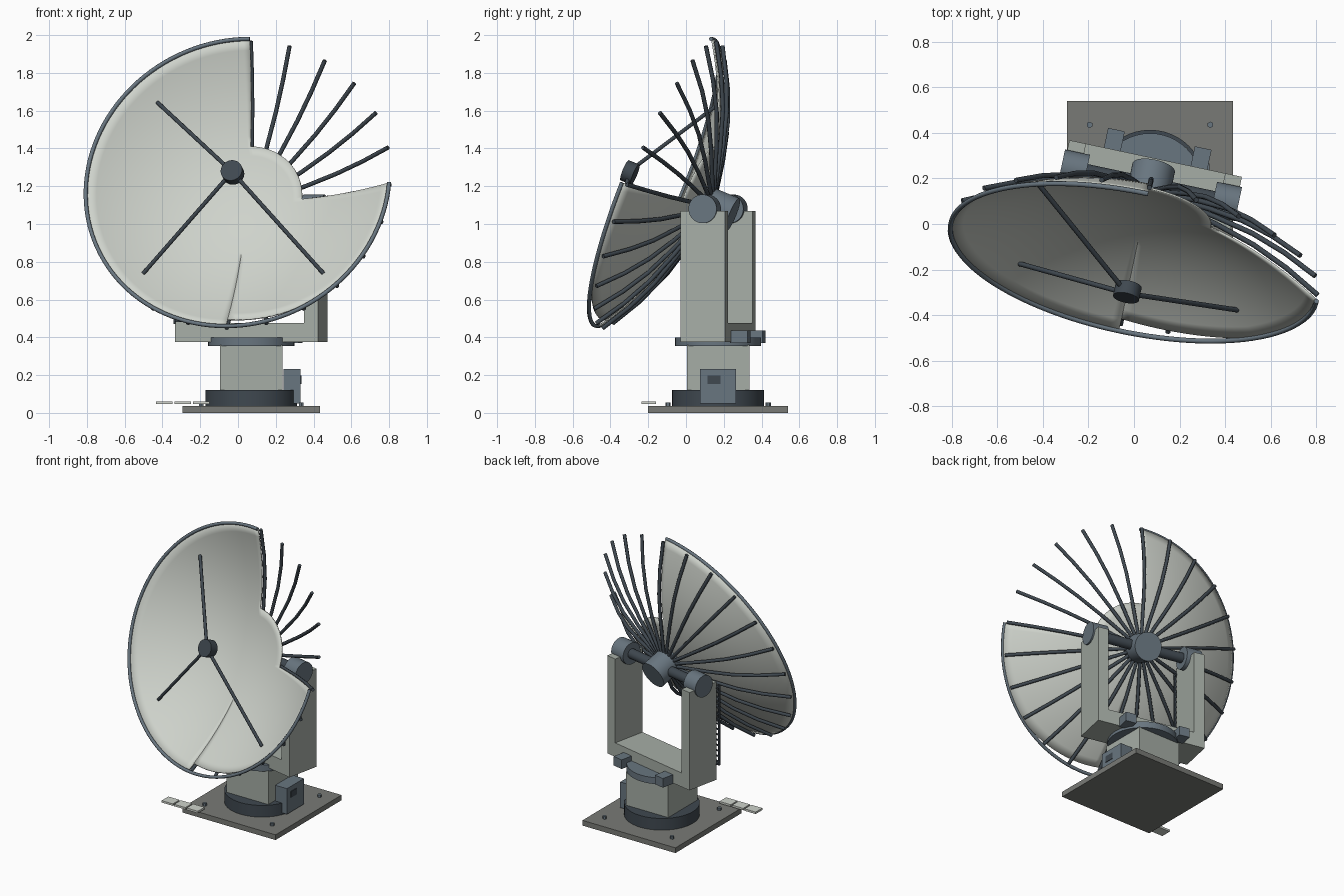
import bpy, bmesh
from math import radians, cos, sin, pi
from mathutils import Matrix, Vector

if "Cube" in bpy.data.objects:
    bpy.data.objects.remove(bpy.data.objects["Cube"])


def mat(name, rgb):
    m = bpy.data.materials.new(name)
    m.diffuse_color = (*rgb, 1)
    m.use_nodes = True
    m.node_tree.nodes["Principled BSDF"].inputs["Base Color"].default_value = m.diffuse_color
    return m


PALE = mat("pale_panel", (0.62, 0.65, 0.60))
CASE = mat("yoke_grey", (0.38, 0.42, 0.38))
SLATE = mat("slate_metal", (0.14, 0.18, 0.215))
DARK = mat("dark_metal", (0.05, 0.065, 0.08))
STONE = mat("plate_grey", (0.19, 0.195, 0.18))

# Frames: base, yoke turned 12 degrees, dish tilted 22 degrees up (local z = aim)
BASE = Matrix.Translation((0.07, 0.17, 0))
YOKE = BASE @ Matrix.Rotation(radians(-12), 4, 'Z')
DISH = YOKE @ Matrix.Translation((0, 0, 1.08)) @ Matrix.Rotation(radians(90 - 22), 4, 'X')


def finish(name, bm, m, smooth=False):
    me = bpy.data.meshes.new(name)
    bm.to_mesh(me)
    bm.free()
    ob = bpy.data.objects.new(name, me)
    bpy.context.collection.objects.link(ob)
    me.materials.append(m)
    if smooth:
        bpy.ops.object.select_all(action='DESELECT')
        bpy.context.view_layer.objects.active = ob
        ob.select_set(True)
        bpy.ops.object.shade_smooth_by_angle(angle=radians(35))
    return ob


def box(name, frame, x, y, z, m):
    bm = bmesh.new()
    c = [(a + b) / 2 for a, b in (x, y, z)]
    s = [b - a for a, b in (x, y, z)]
    bmesh.ops.create_cube(bm, size=1, matrix=frame @ Matrix.Translation(c) @ Matrix.Diagonal((*s, 1)))
    return finish(name, bm, m)


def cyl(name, frame, a, b, r, m, seg=40):
    a, b = Vector(a), Vector(b)
    d = b - a
    bm = bmesh.new()
    rot = d.to_track_quat('Z', 'Y').to_matrix().to_4x4()
    bmesh.ops.create_cone(bm, cap_ends=True, segments=seg, radius1=r, radius2=r, depth=d.length,
                          matrix=frame @ Matrix.Translation((a + b) / 2) @ rot)
    return finish(name, bm, m, True)


def tube(name, frame, pts, r, m):
    cu = bpy.data.curves.new(name, 'CURVE')
    cu.dimensions = '3D'
    cu.bevel_depth = r
    cu.bevel_resolution = 2
    cu.use_fill_caps = True
    sp = cu.splines.new('POLY')
    sp.points.add(len(pts) - 1)
    for p, q in zip(sp.points, pts):
        p.co = (*(frame @ Vector(q)), 1)
    ob = bpy.data.objects.new(name, cu)
    bpy.context.collection.objects.link(ob)
    cu.materials.append(m)
    bpy.ops.object.select_all(action='DESELECT')
    bpy.context.view_layer.objects.active = ob
    ob.select_set(True)
    bpy.ops.object.convert(target='MESH')
    return ob


# Base plate, bolts, ring and pedestal
box("base_plate", BASE, (-0.365, 0.365), (-0.37, 0.37), (0, 0.037), STONE)
for sx in (-1, 1):
    for sy in (-1, 1):
        p = (sx * 0.265, sy * 0.265)
        cyl("anchor_bolt", BASE, (*p, 0.03), (*p, 0.056), 0.014, SLATE, 6)
cyl("base_ring", BASE, (0, 0, 0.037), (0, 0, 0.12), 0.243, DARK, 48)
box("pedestal", BASE, (-0.165, 0.165), (-0.165, 0.165), (0.12, 0.36), CASE)
cyl("azimuth_bearing", BASE, (0, 0, 0.355), (0, 0, 0.4), 0.228, SLATE, 48)

# Control box with window
box("control_box", BASE, (0.17, 0.262), (-0.095, 0.095), (0.05, 0.232), SLATE)
box("control_window", BASE, (0.25, 0.266), (-0.055, 0.013), (0.153, 0.197), DARK)

# Loose floor tiles beside the plate
for i in range(3):
    x = -0.435 + i * 0.098
    box("floor_tile", Matrix(), (x, x + 0.088), (-0.235, -0.16), (0.047, 0.061), PALE)

# Yoke: beam, arms, elevation bearings, rear lugs
box("yoke_beam", YOKE, (-0.387, 0.387), (-0.12, 0.12), (0.376, 0.475), CASE)
for s in (-1, 1):
    box("yoke_arm", YOKE, sorted((s * 0.312, s * 0.387)), (-0.12, 0.12), (0.475, 1.07), CASE)
    cyl("elevation_bearing", YOKE, (s * 0.285, 0, 1.08), (s * 0.397, 0, 1.08), 0.076, SLATE)
    box("drive_lug", YOKE, sorted((s * 0.157, s * 0.232)), (0.115, 0.208), (0.37, 0.435), SLATE)
cyl("elevation_shaft", YOKE, (-0.3, 0, 1.08), (0.3, 0, 1.08), 0.034, DARK, 24)

# Ladder on the front of the left arm
for x in (-0.385, -0.31):
    box("ladder_rail", YOKE, (x - 0.005, x + 0.005), (-0.15, -0.138), (0.47, 1.04), DARK)
for i in range(15):
    z = 0.49 + i * 0.038
    box("ladder_rung", YOKE, (-0.385, -0.31), (-0.149, -0.14), (z, z + 0.008), DARK)
for z in (0.48, 1.02):
    box("ladder_bracket", YOKE, (-0.39, -0.305), (-0.145, -0.115), (z, z + 0.012), DARK)

# Dish sheet: paraboloid with one open quadrant and a torn strip at the bottom
R, RI = 0.82, 0.30


def depth(r):
    return 0.104 + 0.40 * r * r


def pol(r, deg, t):
    return Vector((r * cos(radians(deg)), r * sin(radians(deg)), t))


def outer(deg):
    return R - 0.055 * (315 - deg) / 45 if 270 < deg < 315 else R


bm = bmesh.new()
STEP = 3
for a in range(0, 360, STEP):
    rings = [RI * k / 6 for k in range(7)]
    if a >= 90:
        rings += [None] * 10
    grid = []
    for ang in (a, a + STEP):
        edge = outer(ang + (0.01 if ang == a else -0.01))
        rs = [RI * k / 6 for k in range(7)]
        if a >= 90:
            rs += [RI + (edge - RI) * k / 10 for k in range(1, 11)]
        grid.append([bm.verts.new(DISH @ pol(r, ang, depth(r))) for r in rs])
    p, q = grid
    for k in range(len(p) - 1):
        if k == 0:
            bm.faces.new((p[0], p[1], q[1]))
        else:
            bm.faces.new((p[k], p[k + 1], q[k + 1], q[k]))
bmesh.ops.remove_doubles(bm, verts=bm.verts, dist=0.0005)
sheet = finish("dish_panels", bm, PALE, True)
sol = sheet.modifiers.new("thickness", 'SOLIDIFY')
sol.thickness = 0.008
sol.offset = -1

# Rim tube around the remaining three quadrants
tube("dish_rim", DISH, [pol(R, a, depth(R)) for a in range(90, 361, 3)], 0.011, SLATE)

# Backing hub and 24 curved ribs
cyl("dish_hub", DISH, (0, 0, -0.085), (0, 0, 0.085), 0.095, SLATE)
for i in range(24):
    pts = [pol(r, i * 15, depth(r) - 0.03) for r in (0.32, 0.5, 0.66, 0.82)]
    tube("dish_rib", DISH, [pol(0.06, i * 15, 0.045)] + pts, 0.0115, DARK)

# Feed and its three struts
cyl("feed_horn", DISH, (0, 0, 0.485), (0, 0, 0.545), 0.058, DARK)
for a in (135, 225, 315):
    tube("feed_strut", DISH, [pol(0.04, a, 0.51), pol(0.69, a, depth(0.69))], 0.011, DARK)
